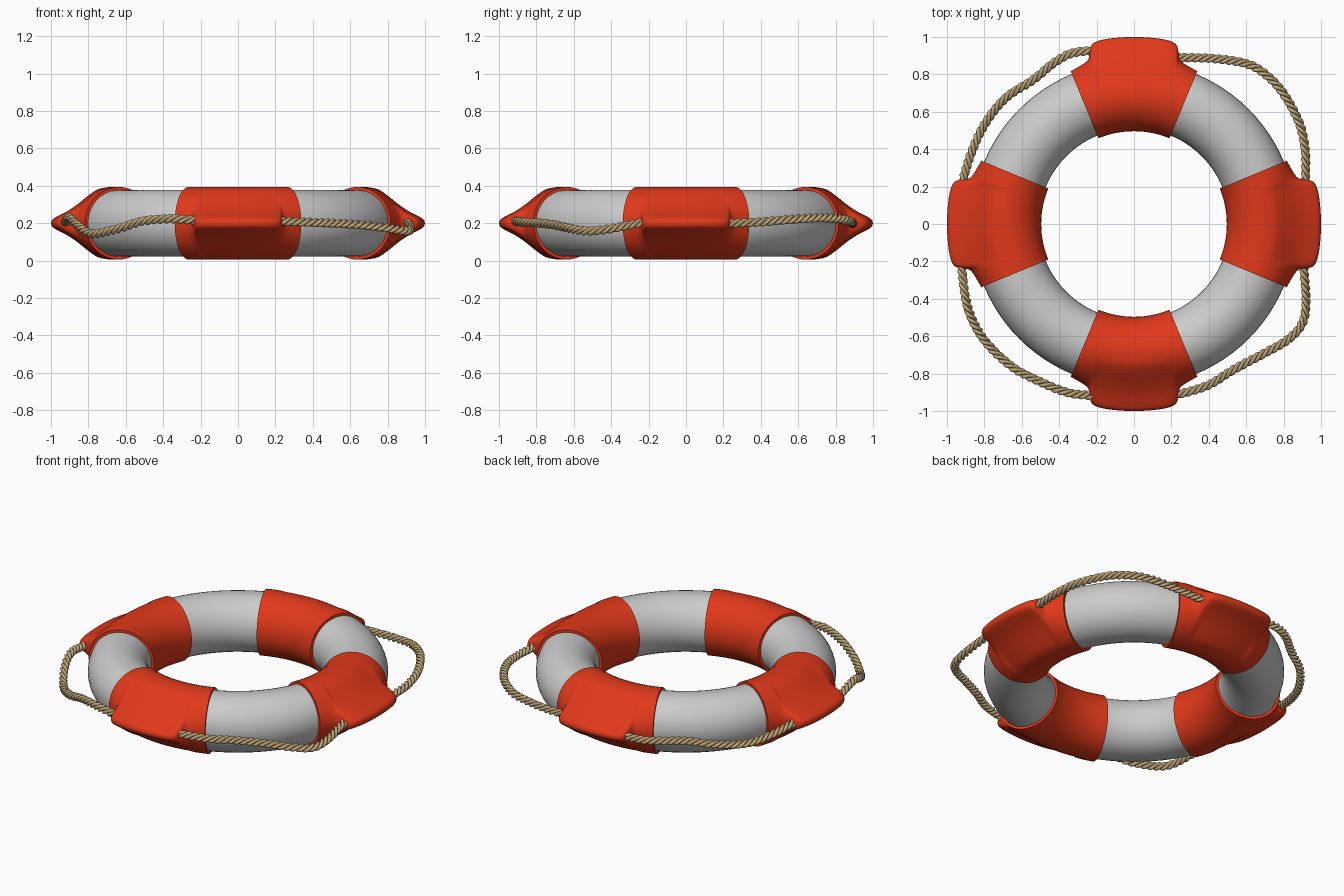
import bpy, bmesh, math
from mathutils import Vector

if "Cube" in bpy.data.objects:
    bpy.data.objects.remove(bpy.data.objects["Cube"])

R, CZ = 0.69, 0.2            # ring radius and centre height
BAND = 0.194                 # band tube radius


def material(name, color):
    m = bpy.data.materials.new(name)
    m.diffuse_color = color
    m.use_nodes = True
    m.node_tree.nodes["Principled BSDF"].inputs["Base Color"].default_value = m.diffuse_color
    return m


red = material("red_cover", (0.75, 0.04, 0.01, 1))
tan = material("rope_tan", (0.50, 0.36, 0.18, 1))


def spline(pts, n):
    """Catmull-Rom through pts, n steps per span."""
    p = [Vector(q) for q in pts]
    p = [2 * p[0] - p[1]] + p + [2 * p[-1] - p[-2]]
    out = []
    for i in range(1, len(p) - 2):
        a, b, c, d = p[i - 1:i + 3]
        for k in range(n):
            t = k / n
            out.append(0.5 * (2 * b + (c - a) * t + (2 * a - 5 * b + 4 * c - d) * t * t
                              + (3 * b - a - 3 * c + d) * t ** 3))
    return out + [p[-2]]


def loft(name, rings, mat, caps=False):
    """Skin a list of closed rings into one smooth object."""
    bm = bmesh.new()
    vs = [[bm.verts.new(p) for p in r] for r in rings]
    n = len(rings[0])
    for a, b in zip(vs, vs[1:]):
        for j in range(n):
            k = (j + 1) % n
            bm.faces.new((a[j], a[k], b[k], b[j]))
    if caps:
        bm.faces.new(vs[0])
        bm.faces.new(vs[-1])
    bmesh.ops.recalc_face_normals(bm, faces=bm.faces)
    me = bpy.data.meshes.new(name)
    bm.to_mesh(me)
    bm.free()
    ob = bpy.data.objects.new(name, me)
    bpy.context.collection.objects.link(ob)
    me.materials.append(mat)
    smooth(ob)
    return ob


def smooth(ob):
    bpy.ops.object.select_all(action='DESELECT')
    ob.select_set(True)
    bpy.context.view_layer.objects.active = ob
    bpy.ops.object.shade_smooth_by_angle(angle=math.radians(45))


# Grey float ring
bpy.ops.mesh.primitive_torus_add(major_radius=R, minor_radius=0.178, major_segments=96,
                                 minor_segments=40, location=(0, 0, CZ))
ring = bpy.context.object
ring.name = "float_ring"
smooth(ring)

# Cover cross-section: (tube angle, pulled-out radius, pulled-out height) for the upper outer quarter
quarter = spline([(0, 1.0, 0), (8, 0.992, 0.02), (18, 0.965, 0.037), (30, 0.915, 0.063),
                  (45, 0.86, 0.10), (60, 0.80, 0.148), (75, 0.75, 0.181), (90, R, BAND)], 3)
# Cover stations: (angle along ring, amount pulled out to the flap)
half = spline([(0, 1), (5, 1), (9, 1), (11.8, 0.96), (13.4, 0.85), (14.4, 0.6),
               (15.2, 0.32), (16.4, 0.17), (19.5, 0.06), (22.5, 0)], 3)
stations = [(-u, e) for u, e in reversed(half[1:])] + [(u, e) for u, e in half]


def section(e, r):
    pts = []
    for f, pr, pz in quarter:
        c = Vector((R + r * math.cos(math.radians(f)), r * math.sin(math.radians(f))))
        pts.append(c.lerp(Vector((pr, pz)), e))
    inner = [Vector((R + r * math.cos(a), r * math.sin(a)))
             for a in (math.pi * (0.5 + k / 24) for k in range(1, 24))]
    lower = [Vector((p.x, -p.y)) for p in reversed(pts[1:])]
    return pts + inner + lower


def cover(name, turn):
    rows = [(-22.5, 0, 0.175)] + [(u, e, BAND) for u, e in stations] + [(22.5, 0, 0.175)]
    rings = []
    for u, e, r in rows:
        a = math.radians(u + turn)
        rings.append([(p.x * math.cos(a), p.x * math.sin(a), CZ + p.y) for p in section(e, r)])
    loft(name, rings, red)


for name, turn in (("right", 0), ("back", 90), ("left", 180), ("front", 270)):
    cover(name + "_cover", turn)


# Three-strand twisted rope
def rope(name, pts):
    path = spline(pts, 30)
    rings, s = [], 0.0
    d = 0.0125
    for i, p in enumerate(path):
        if i:
            s += (p - path[i - 1]).length
        t = (path[min(i + 1, len(path) - 1)] - path[max(i - 1, 0)]).normalized()
        side = t.cross(Vector((0, 0, 1))).normalized()
        up = side.cross(t)
        ring_pts = []
        for j in range(24):
            th = math.tau * j / 24
            al = (th + math.pi / 3) % (math.tau / 3) - math.pi / 3
            rad = 2 * d * math.cos(al)
            w = th + s * math.tau / 0.11
            ring_pts.append(p + side * rad * math.cos(w) + up * rad * math.sin(w))
        rings.append(ring_pts)
    loft(name, rings, tan, caps=True)


rope("front_right_rope", [(0.18, -0.915, 0.21), (0.26, -0.905, 0.21), (0.40, -0.86, 0.205),
                          (0.53, -0.78, 0.20), (0.68, -0.70, 0.19), (0.82, -0.62, 0.172),
                          (0.90, -0.53, 0.158), (0.92, -0.41, 0.17), (0.91, -0.25, 0.20),
                          (0.91, -0.18, 0.20)])
rope("back_right_rope", [(0.915, 0.18, 0.20), (0.917, 0.26, 0.20), (0.915, 0.40, 0.207),
                         (0.88, 0.55, 0.22), (0.79, 0.71, 0.23), (0.69, 0.81, 0.225),
                         (0.59, 0.86, 0.215), (0.42, 0.885, 0.205), (0.25, 0.89, 0.20),
                         (0.18, 0.90, 0.20)])
rope("back_left_rope", [(-0.18, 0.92, 0.20), (-0.25, 0.925, 0.20), (-0.34, 0.91, 0.20),
                        (-0.43, 0.86, 0.20), (-0.54, 0.77, 0.195), (-0.69, 0.67, 0.175),
                        (-0.80, 0.53, 0.158), (-0.87, 0.38, 0.175), (-0.91, 0.25, 0.20),
                        (-0.92, 0.18, 0.20)])
rope("front_left_rope", [(-0.925, -0.18, 0.20), (-0.92, -0.25, 0.21), (-0.90, -0.40, 0.23),
                         (-0.86, -0.52, 0.19), (-0.78, -0.645, 0.143), (-0.65, -0.765, 0.168),
                         (-0.51, -0.84, 0.21), (-0.36, -0.90, 0.224), (-0.25, -0.915, 0.217),
                         (-0.18, -0.92, 0.215)])
